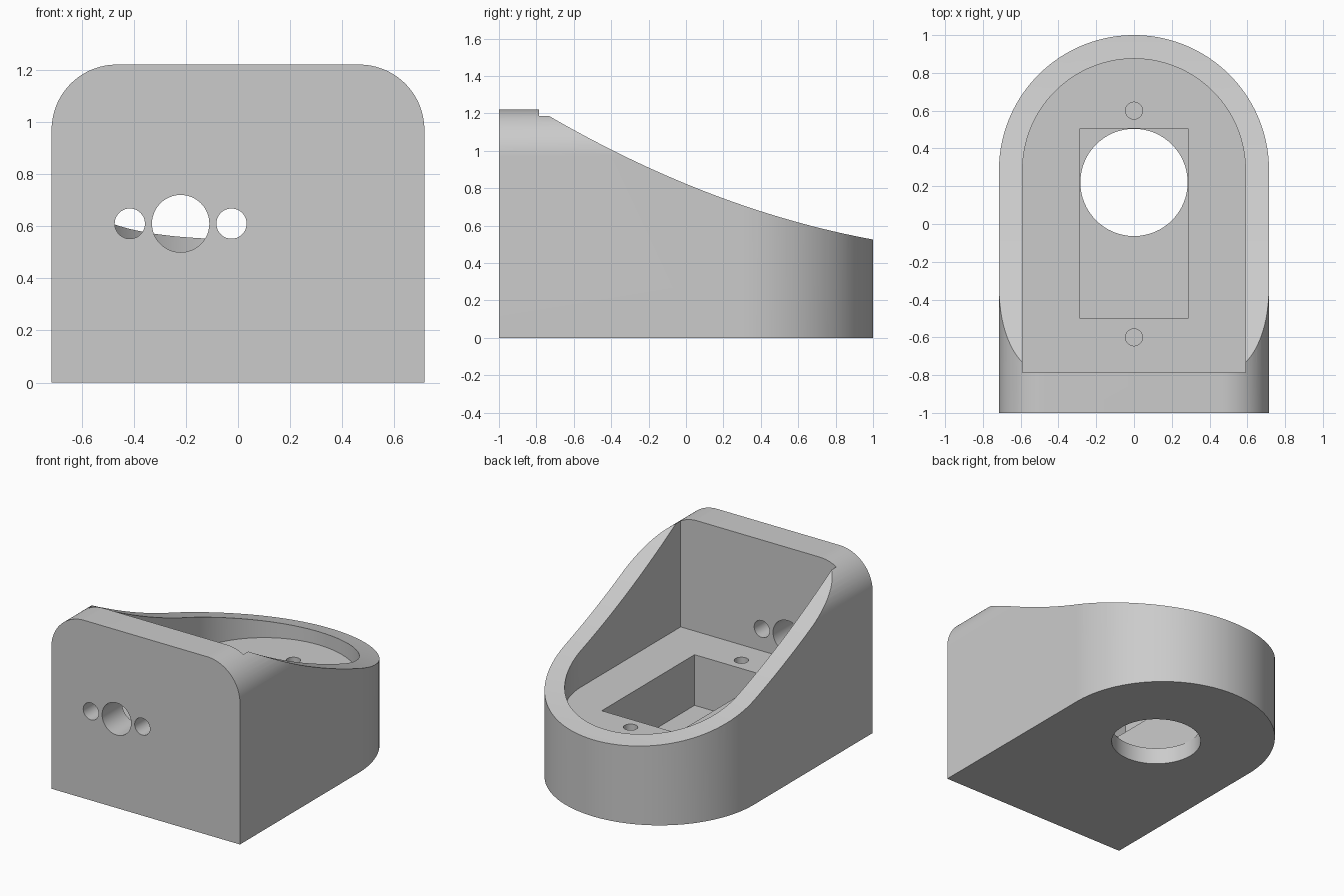
import bpy, bmesh, math
from mathutils import Vector

cube = bpy.data.objects.get("Cube")
if cube:
    bpy.data.objects.remove(cube, do_unlink=True)

grey = bpy.data.materials.new("plain_grey")
grey.use_nodes = True
grey.diffuse_color = (0.6, 0.6, 0.6, 1)
grey.node_tree.nodes["Principled BSDF"].inputs["Base Color"].default_value = (0.6, 0.6, 0.6, 1)


def prism(name, outline, place, start, end):
    """Extrude a 2D outline; place(u, v, w) maps it into space."""
    bm = bmesh.new()
    face = bm.faces.new([bm.verts.new(place(u, v, start)) for u, v in outline])
    new = bmesh.ops.extrude_face_region(bm, geom=[face])["geom"]
    shift = Vector(place(0, 0, end)) - Vector(place(0, 0, start))
    bmesh.ops.translate(bm, vec=shift, verts=[g for g in new if isinstance(g, bmesh.types.BMVert)])
    bmesh.ops.recalc_face_normals(bm, faces=bm.faces)
    mesh = bpy.data.meshes.new(name)
    bm.to_mesh(mesh)
    bm.free()
    mesh.materials.append(grey)
    obj = bpy.data.objects.new(name, mesh)
    bpy.context.collection.objects.link(obj)
    return obj


def along_x(u, v, w): return (w, u, v)
def along_y(u, v, w): return (u, w, v)
def along_z(u, v, w): return (u, v, w)


def arc(cx, cy, r, a, b, n):
    angles = [math.radians(a + (b - a) * i / n) for i in range(n + 1)]
    return [(cx + r * math.cos(t), cy + r * math.sin(t)) for t in angles]


def circle(cx, cy, r, n=64):
    return arc(cx, cy, r, 0, 360, n)[:-1]


def arch(half, front, centre):
    return [(-half, front), (half, front)] + arc(0, centre, half, 0, 180, 80)


def combine(target, tool, operation):
    mod = target.modifiers.new(operation, "BOOLEAN")
    mod.operation = operation
    mod.solver = "EXACT"
    mod.object = tool
    bpy.context.view_layer.objects.active = target
    bpy.ops.object.modifier_apply(modifier=mod.name)
    bpy.data.objects.remove(tool, do_unlink=True)


HALF, CENTRE, TOP, FLOOR = 0.715, 0.285, 1.22, 0.46
WALL = -0.785

# Arch-shaped body
body = prism("housing", arch(HALF, -1, CENTRE), along_z, 0, 1.5)

# Rounded upper corners
corner = 0.25
front = [(-HALF - 0.1, -0.1), (HALF + 0.1, -0.1), (HALF + 0.1, TOP - corner)]
front = [(-HALF, -0.1), (HALF, -0.1)]
front += arc(HALF - corner, TOP - corner, corner, 0, 90, 24)
front += arc(corner - HALF, TOP - corner, corner, 90, 180, 24)
combine(body, prism("corner_shape", front, along_y, -1.2, 1.2), "INTERSECT")

# Sweeping slope of the rim
ys = [WALL + (1.1 - WALL) * i / 40 for i in range(41)]
slope = [(y, 0.823 - 0.412 * y + 0.1144 * y * y) for y in ys]
slope += [(1.1, 1.6), (WALL, 1.6)]
combine(body, prism("slope_cutter", slope, along_x, -1, 1), "DIFFERENCE")

# Main cavity, lower pocket and the opening in the base
combine(body, prism("cavity", arch(0.59, WALL, CENTRE), along_z, FLOOR, 1.6), "DIFFERENCE")
pocket = [(-0.285, -0.5), (0.285, -0.5), (0.285, 0.505), (-0.285, 0.505)]
combine(body, prism("pocket", pocket, along_z, 0.113, 0.6), "DIFFERENCE")
combine(body, prism("base_opening", circle(0, 0.22, 0.284), along_z, -0.1, 0.3), "DIFFERENCE")

# Screw holes in the cavity floor
for y in (-0.6, 0.6):
    combine(body, prism("screw_hole", circle(0, y, 0.045, 32), along_z, 0.15, 0.6), "DIFFERENCE")

# Three holes through the front wall
for x, r in ((-0.415, 0.058), (-0.22, 0.11), (-0.025, 0.058)):
    combine(body, prism("front_hole", circle(x, 0.61, r, 48), along_y, -1.1, -0.7), "DIFFERENCE")

# Smooth curves with sharp edges
bpy.ops.object.select_all(action="DESELECT")
body.select_set(True)
bpy.context.view_layer.objects.active = body
bpy.ops.object.shade_smooth_by_angle(angle=math.radians(30))
